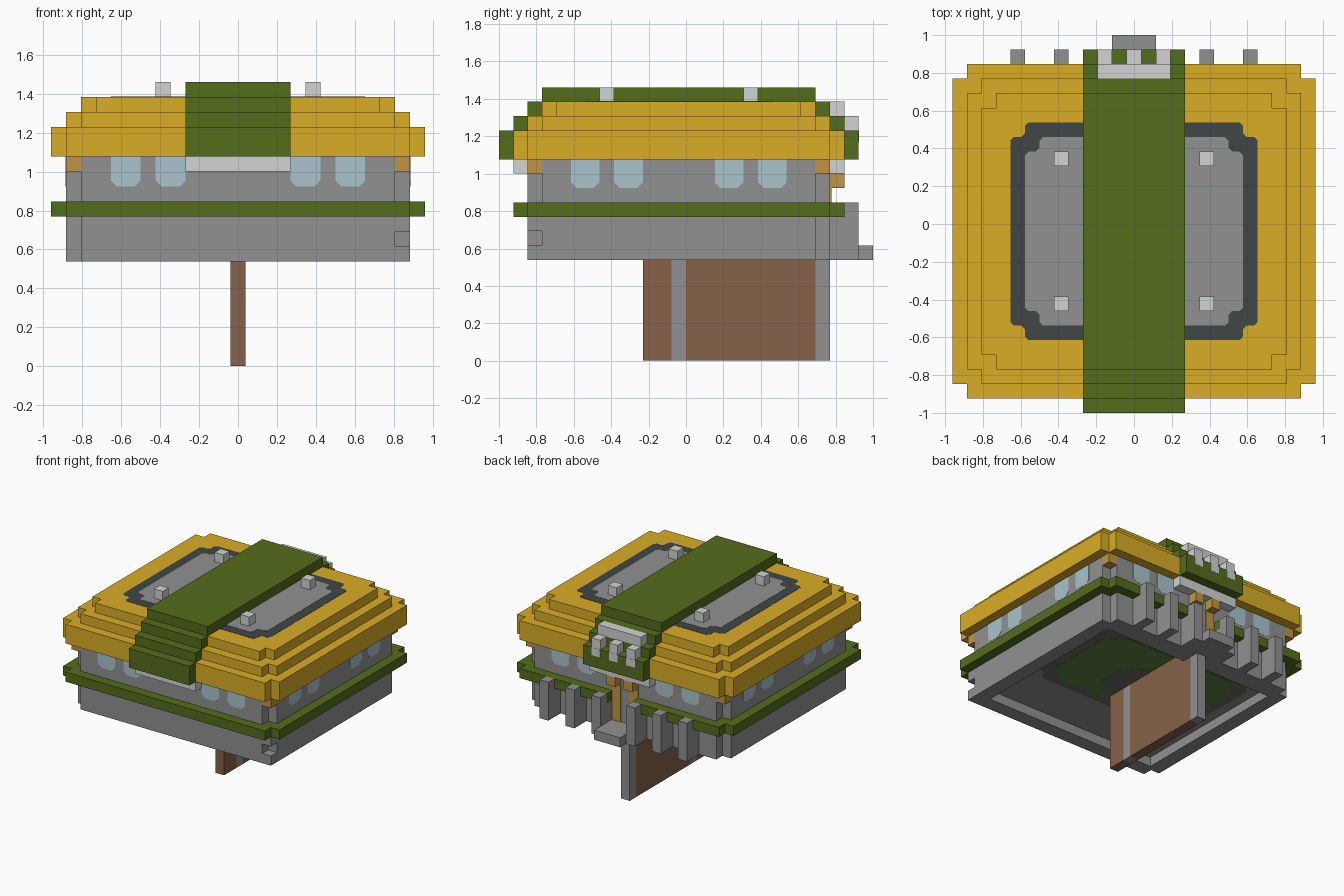
import bpy, bmesh
from mathutils import Vector

if "Cube" in bpy.data.objects:
    bpy.data.objects.remove(bpy.data.objects["Cube"])

U = 1 / 13  # one block of the grid


def material(name, rgb):
    lin = [((c / 255 + 0.055) / 1.055) ** 2.4 for c in rgb]
    m = bpy.data.materials.new(name)
    m.use_nodes = True
    m.diffuse_color = (*lin, 1)
    m.node_tree.nodes["Principled BSDF"].inputs["Base Color"].default_value = (*lin, 1)
    return m


gold = material("roof gold", (218, 174, 38))
trim = material("trim ochre", (193, 149, 68))
green = material("moss green", (85, 109, 28))
grey = material("stone grey", (145, 145, 145))
light = material("light grey", (212, 212, 212))
slate = material("dark slate", (64, 70, 71))
glass = material("window blue", (170, 196, 204))
brown = material("wood brown", (134, 98, 73))
deep_green = material("underside green", (90, 130, 60))
dark_grey = material("underside grey", (108, 108, 104))


def prism(name, mat, points, depth):
    """Extrude a flat outline (in blocks) along a vector."""
    bm = bmesh.new()
    face = bm.faces.new([bm.verts.new(Vector(p) * U) for p in points])
    out = bmesh.ops.extrude_face_region(bm, geom=[face])
    moved = [v for v in out["geom"] if isinstance(v, bmesh.types.BMVert)]
    bmesh.ops.translate(bm, verts=moved, vec=Vector(depth) * U)
    bmesh.ops.recalc_face_normals(bm, faces=bm.faces)
    mesh = bpy.data.meshes.new(name)
    bm.to_mesh(mesh)
    bm.free()
    mesh.materials.append(mat)
    obj = bpy.data.objects.new(name, mesh)
    bpy.context.collection.objects.link(obj)
    return obj


def block(name, mat, half, y, z, x=0):
    (a, b), (lo, hi) = y, z
    outline = [(x - half, a, lo), (x + half, a, lo), (x + half, b, lo), (x - half, b, lo)]
    return prism(name, mat, outline, (0, 0, hi - lo))


def stepped(name, mat, half, y, z, cut=0, gap=0):
    """Slab with square steps taken out of its corners; optional chamfer and rear gap."""
    (a, b), (lo, hi) = y, z
    n, c = half - 1, cut
    if c:
        corner = [(n - c, 0), (n, c), (n, 1 - c), (n + c, 1), (half - c, 1), (half, 1 + c)]
    else:
        corner = [(n, 0), (n, 1), (half, 1)]
    right = [(px, a + d) for px, d in corner] + [(px, b - d) for px, d in reversed(corner)]
    if gap:
        right += [(gap, b), (gap, b - 2)]
    outline = right + [(-px, py) for px, py in reversed(right)]
    return prism(name, mat, [(px, py, lo) for px, py in outline], (0, 0, hi - lo))


# Lower hull: hollow rim below, solid above, one corner filled apart from a hole
W = 11.5
for side in (-1, 1):
    block("hull_rim_side", grey, 0.75, (-10, 9), (7, 8), side * (W - 0.75))
block("hull_rim_front", grey, W - 1, (-11, -9.5), (7, 8))
block("hull_rim_back", grey, W - 1, (8, 10), (7, 8))
stepped("hull", grey, W, (-11, 10), (8, 10))
for z in (7, 9):
    block("hull_corner", grey, 0.5, (-11, -10), (z, z + 1), W - 0.5)

# Painted underside
T = 0.02
stepped("underside_border", dark_grey, 9, (-4.5, 7.5), (8 - T, 8), cut=0.4)
stepped("underside_green", deep_green, 8, (-3.5, 6.5), (8 - 2 * T, 8), cut=0.4)
stepped("underside_hub", dark_grey, 3, (-3, 3), (8 - 3 * T, 8), cut=0.4)

# Belt and cabin walls with open corners under ochre caps
stepped("belt", green, 12.5, (-12, 11), (10, 11), gap=1.5)
stepped("cabin_wall", grey, W, (-11, 10), (10, 14))
for x in (-11, 11):
    for y in (-11, 9):
        block("corner_cap", trim, 0.5, (y, y + 1), (13, 14), x)


# Windows with clipped lower corners
def window(plane, centre, sideways):
    shape = [(-1, 14), (-1, 12.4), (-0.6, 12), (0.6, 12), (1, 12.4), (1, 14)]
    sign = 1 if plane > 0 else -1
    if sideways:
        pts, depth = [(plane, centre + s, z) for s, z in shape], (sign * T, 0, 0)
    else:
        pts, depth = [(centre + s, plane, z) for s, z in shape], (0, sign * T, 0)
    prism("window", glass, pts, depth)


for c in (-7.5, -4.5, 4.5, 7.5):
    window(-11, c, False)
    window(10, c, False)
for c in (-7, -4, 3, 6):
    window(-W, c, True)
    window(W, c, True)

# Roof tiers
stepped("roof_brim", gold, 12.5, (-12, 11), (14, 16))
stepped("roof_middle", gold, 11.5, (-11, 10), (16, 17))
stepped("roof_top", gold, 10.5, (-10, 9), (17, 18))
stepped("roof_panel_border", slate, 8.5, (-8, 7), (18, 18 + T), cut=0.25)
stepped("roof_panel", grey, 7.5, (-7, 6), (18, 18 + 2 * T), cut=0.25)
for x in (-5, 5):
    for y in (-6, 4):
        block("roof_stud", light, 0.5, (y, y + 1), (18, 19), x)

# Green band stepping down over the roof
for i, z in enumerate([(18, 19), (17, 18), (16, 17), (14, 16)]):
    block("roof_band", green, 3.5, (-10 - i, 9 + i), z)
block("front_lintel", light, 3.5, (-12, -11), (13, 14))
block("back_lintel", light, 3.5, (10, 11), (13, 14))

# Rear crest with teeth running down the band
block("crest_bar", light, 2.5, (10, 11), (17, 18))
for x in (-2, 0, 2):
    block("crest_tooth", light, 0.5, (11, 12), (16, 17), x)
    block("crest_tooth_tip", light, 0.5, (12, 12 + T), (15.2, 16), x)

# Rear doorway, step and railing pillars
for x in (-1, 1):
    block("door_jamb", trim, 0.5, (10, 10.1), (8, 13), x)
    block("door_bracket", trim, 0.5, (10, 11), (12, 13), x)
block("door_step", grey, 1.5, (10, 13), (7, 8))
for side in (-1, 1):
    for x in (2, 5, 8):
        block("railing_pillar", grey, 0.5, (11, 12), (7, 11), side * x)
        block("railing_foot", grey, 0.5, (10, 11), (7, 10), side * x)

# Keel standing on the ground
for name, mat, y in [("keel_front", brown, (-3, -1)), ("keel_strip", grey, (-1, 0)),
                     ("keel_board", brown, (0, 9)), ("keel_end", grey, (9, 10))]:
    block(name, mat, 0.5, y, (0, 8))
